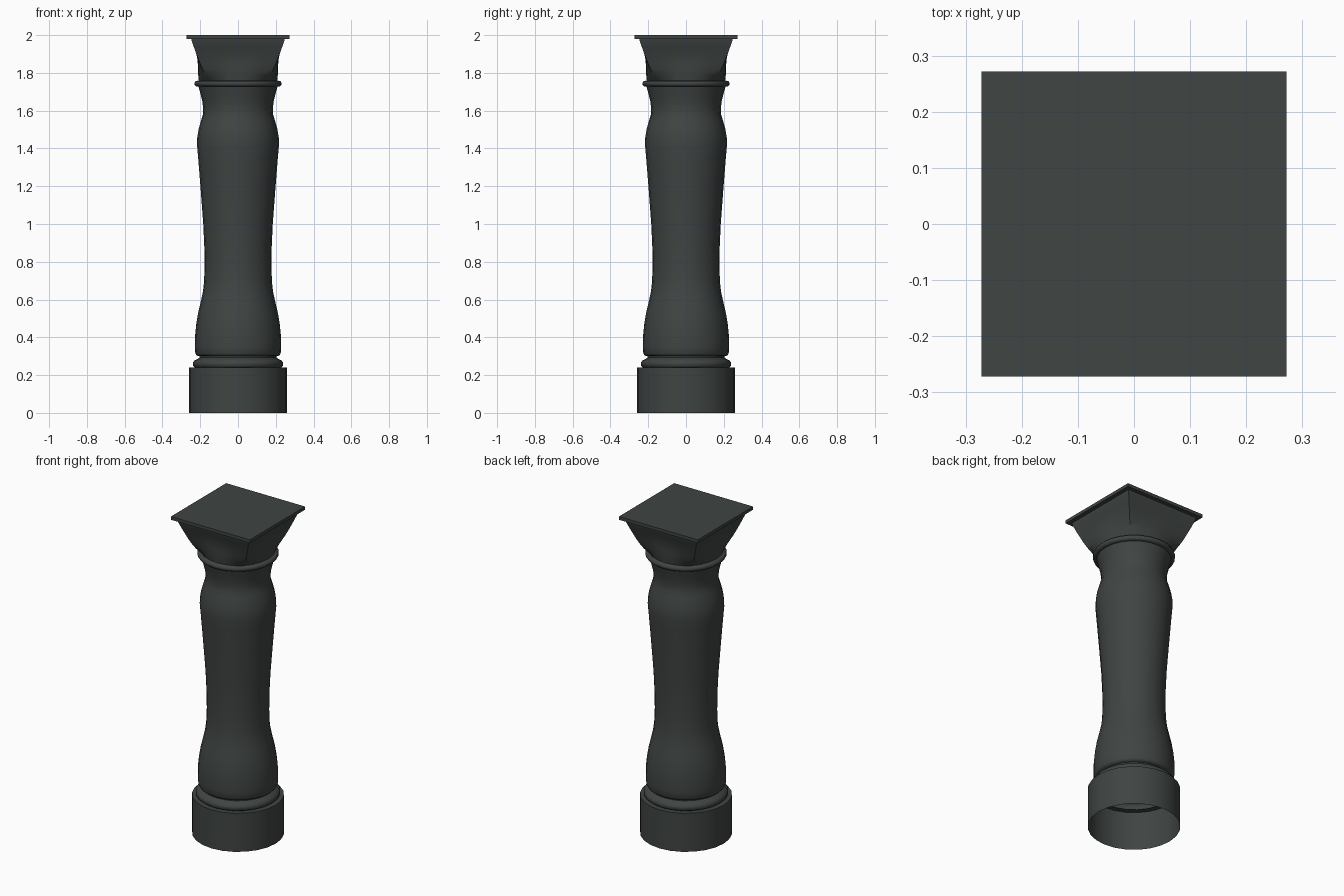
import bpy, bmesh, math

if "Cube" in bpy.data.objects:
    bpy.data.objects.remove(bpy.data.objects["Cube"])

N = 24  # sides around the column

stone = bpy.data.materials.new("dark grey stone")
stone.diffuse_color = (0.05, 0.058, 0.056, 1)
stone.use_nodes = True
stone.node_tree.nodes["Principled BSDF"].inputs["Base Color"].default_value = stone.diffuse_color


def loft(name, rings, angle=35, cap=False):
    """Skin a list of (z, radius, square half-width, blend) sections."""
    bm = bmesh.new()
    loops = []
    for z, r, s, w in rings:
        loop = []
        for i in range(N):
            a = 2 * math.pi * i / N
            c, d = math.cos(a), math.sin(a)
            k = (1 - w) * r + w * s / max(abs(c), abs(d))
            loop.append(bm.verts.new((k * c, k * d, z)))
        loops.append(loop)
    for lo, hi in zip(loops, loops[1:]):
        for i in range(N):
            j = (i + 1) % N
            bm.faces.new((lo[i], lo[j], hi[j], hi[i]))
    if cap:
        bm.faces.new(loops[-1])
    me = bpy.data.meshes.new(name)
    bm.to_mesh(me)
    bm.free()
    ob = bpy.data.objects.new(name, me)
    bpy.context.collection.objects.link(ob)
    me.materials.append(stone)
    bpy.ops.object.select_all(action='DESELECT')
    ob.select_set(True)
    bpy.context.view_layer.objects.active = ob
    bpy.ops.object.shade_smooth_by_angle(angle=math.radians(angle))
    return ob


def lathe(name, profile, angle=35):
    return loft(name, [(z, r, r, 0) for r, z in profile], angle)


# Round plinth, open underneath, with base moulding
lathe("plinth", [(0.26, 0), (0.26, 0.24), (0.228, 0.24)])
lathe("base_moulding", [(0.228, 0.24), (0.238, 0.248), (0.239, 0.265), (0.232, 0.277),
                        (0.215, 0.285), (0.204, 0.292), (0.204, 0.30)], 50)

# Swelling baluster shaft
lathe("shaft", [(0.204, 0.30), (0.22, 0.304), (0.226, 0.315), (0.228, 0.35), (0.227, 0.41),
                (0.221, 0.47), (0.211, 0.53), (0.197, 0.59), (0.186, 0.64), (0.18, 0.69),
                (0.177, 0.77), (0.178, 0.87), (0.184, 1.0), (0.199, 1.2), (0.211, 1.35),
                (0.217, 1.42), (0.216, 1.455), (0.209, 1.50), (0.195, 1.55), (0.186, 1.58),
                (0.184, 1.61), (0.189, 1.65), (0.199, 1.69), (0.209, 1.728)], 50)

# Rounded collar under the capital
lathe("collar", [(0.207, 1.728), (0.223, 1.729), (0.230, 1.737), (0.231, 1.746),
                 (0.226, 1.756), (0.207, 1.76)], 60)

# Capital turning from round to square
loft("capital", [(1.755, 0.207, 0.207, 0), (1.79, 0.211, 0.211, 0.36),
                 (1.82, 0.212, 0.212, 0.6), (1.85, 0.213, 0.213, 0.8),
                 (1.88, 0.216, 0.216, 0.94), (1.91, 0.224, 0.224, 1),
                 (1.94, 0.235, 0.235, 1), (1.965, 0.244, 0.244, 1),
                 (1.982, 0.247, 0.247, 1)], 40)

# Thin square slab on top
bpy.ops.mesh.primitive_cube_add(size=1, location=(0, 0, 1.99))
slab = bpy.context.object
slab.name = "top_slab"
slab.scale = (0.544, 0.544, 0.02)
slab.data.materials.append(stone)
